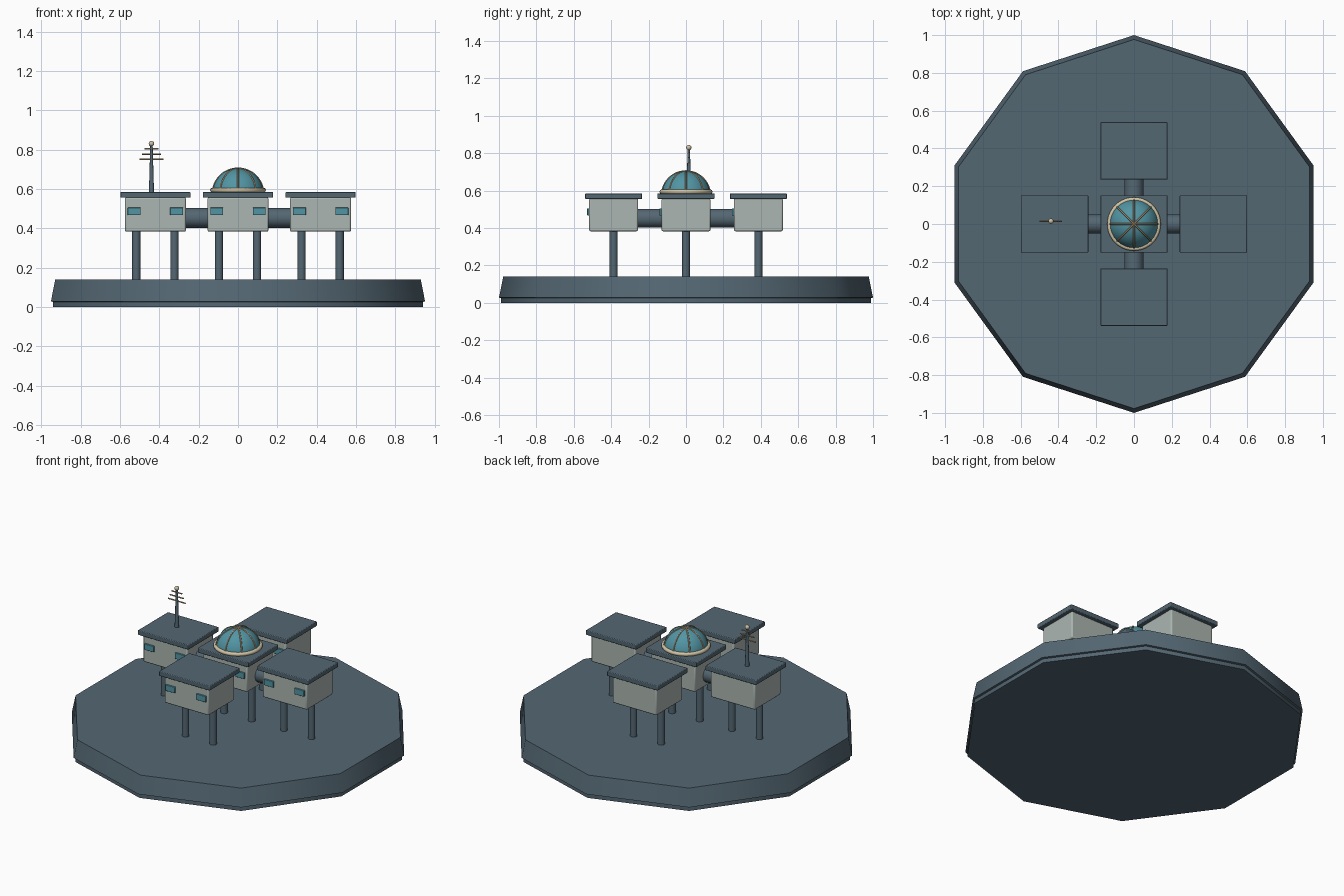
import bpy, bmesh
from math import sin, cos, pi, radians
from mathutils import Matrix, Vector

cube = bpy.data.objects.get("Cube")
if cube:
    bpy.data.objects.remove(cube)


def material(name, rgb):
    m = bpy.data.materials.new(name)
    m.use_nodes = True
    m.diffuse_color = (*rgb, 1)
    m.node_tree.nodes["Principled BSDF"].inputs["Base Color"].default_value = (*rgb, 1)
    return m


SLATE = material("slate", (0.088, 0.135, 0.17))
WALL = material("pale_wall", (0.41, 0.47, 0.44))
GLASS = material("teal_glass", (0.085, 0.3, 0.37))
CREAM = material("cream", (0.62, 0.54, 0.37))
BRASS = material("brass", (0.45, 0.33, 0.2))


def finish(obj, name, mat, angle=40):
    obj.name = name
    obj.data.materials.append(mat)
    bpy.ops.object.select_all(action="DESELECT")
    obj.select_set(True)
    bpy.context.view_layer.objects.active = obj
    bpy.ops.object.shade_smooth_by_angle(angle=radians(angle))
    return obj


def box(name, loc, size, mat, bevel=0.0):
    bpy.ops.mesh.primitive_cube_add(size=1, location=loc)
    obj = bpy.context.object
    obj.data.transform(Matrix.Diagonal((*size, 1)))
    if bevel:
        mod = obj.modifiers.new("soft_edges", "BEVEL")
        mod.width, mod.segments = bevel, 2
    return finish(obj, name, mat)


def rod(name, start, end, r1, r2, mat, sides=16):
    a, b = Vector(start), Vector(end)
    bpy.ops.mesh.primitive_cone_add(vertices=sides, radius1=r1, radius2=r2,
                                    depth=(b - a).length, location=(a + b) / 2)
    obj = bpy.context.object
    obj.data.transform((b - a).to_track_quat("Z", "Y").to_matrix().to_4x4())
    return finish(obj, name, mat)


def lathe(name, profile, sides, mat, angle=40):
    bm = bmesh.new()
    rings = []
    for r, z in profile:
        rings.append([bm.verts.new((r * sin(2 * pi * i / sides), r * cos(2 * pi * i / sides), z))
                      for i in range(sides)])
    for low, high in zip(rings, rings[1:]):
        for i in range(sides):
            j = (i + 1) % sides
            bm.faces.new((low[i], low[j], high[j], high[i]))
    bm.faces.new(rings[0])
    bm.faces.new(rings[-1])
    bmesh.ops.recalc_face_normals(bm, faces=bm.faces)
    mesh = bpy.data.meshes.new(name)
    bm.to_mesh(mesh)
    bm.free()
    obj = bpy.data.objects.new(name, mesh)
    bpy.context.collection.objects.link(obj)
    return finish(obj, name, mat, angle)


# Ten-sided base slab with a small recessed foot
lathe("base_platform", [(0.988, 0), (0.988, 0.025), (1, 0.028), (0.977, 0.14)], 10, SLATE, 37)

# Five pavilions, each on two stilts with two front windows
PAVILIONS = {"centre": (0, 0), "left": (0.42, 0), "right": (-0.42, 0),
             "front": (0, -0.387), "back": (0, 0.387)}
for name, (x, y) in PAVILIONS.items():
    box(name + "_walls", (x, y, 0.47), (0.31, 0.262, 0.175), WALL, 0.008)
    box(name + "_roof", (x, y, 0.57), (0.356, 0.304, 0.03), SLATE, 0.004)
    for side in (-1, 1):
        rod(name + "_stilt", (x + side * 0.097, y, 0.13), (x + side * 0.097, y, 0.4),
            0.021, 0.021, SLATE)
        box(name + "_window", (x + side * 0.108, y - 0.134, 0.486),
            (0.066, 0.014, 0.038), GLASS, 0.002)
    # Tube corridor back to the centre
    if name != "centre":
        rod(name + "_corridor", (x * 0.25, y * 0.25, 0.452), (x * 0.75, y * 0.75, 0.452),
            0.05, 0.05, SLATE, 24)

# Glass dome with a base ring and meridian ribs
DOME_Z, DOME_R = 0.575, 0.13
arc = [pi / 2 * k / 12 for k in range(12)]
lathe("dome", [(DOME_R * cos(a), DOME_Z + DOME_R * sin(a)) for a in arc]
      + [(0.002, DOME_Z + DOME_R)], 32, GLASS)
bpy.ops.mesh.primitive_torus_add(major_radius=0.13, minor_radius=0.012, major_segments=40,
                                 minor_segments=10, location=(0, 0, 0.594))
finish(bpy.context.object, "dome_ring", CREAM, 60)
for i in range(8):
    t = pi * i / 4
    curve = bpy.data.curves.new("dome_rib", "CURVE")
    curve.dimensions = "3D"
    curve.bevel_depth = 0.0045
    curve.bevel_resolution = 1
    spline = curve.splines.new("POLY")
    spline.points.add(12)
    for k, p in enumerate(spline.points):
        a = pi / 2 * k / 12
        p.co = (DOME_R * cos(a) * cos(t), DOME_R * cos(a) * sin(t), DOME_Z + DOME_R * sin(a), 1)
    curve.materials.append(BRASS)
    bpy.context.collection.objects.link(bpy.data.objects.new("dome_rib", curve))

# Antenna on the right pavilion
AX, AY = -0.44, 0.015
rod("antenna_mast", (AX, AY, 0.58), (AX, AY, 0.83), 0.013, 0.006, SLATE, 12)
for z, half in ((0.75, 0.06), (0.777, 0.048), (0.804, 0.036)):
    rod("antenna_bar", (AX - half, AY, z), (AX + half, AY, z), 0.004, 0.004, BRASS, 8)
bpy.ops.mesh.primitive_uv_sphere_add(segments=16, ring_count=10, radius=0.014,
                                     location=(AX, AY, 0.83))
finish(bpy.context.object, "antenna_tip", CREAM, 60)
